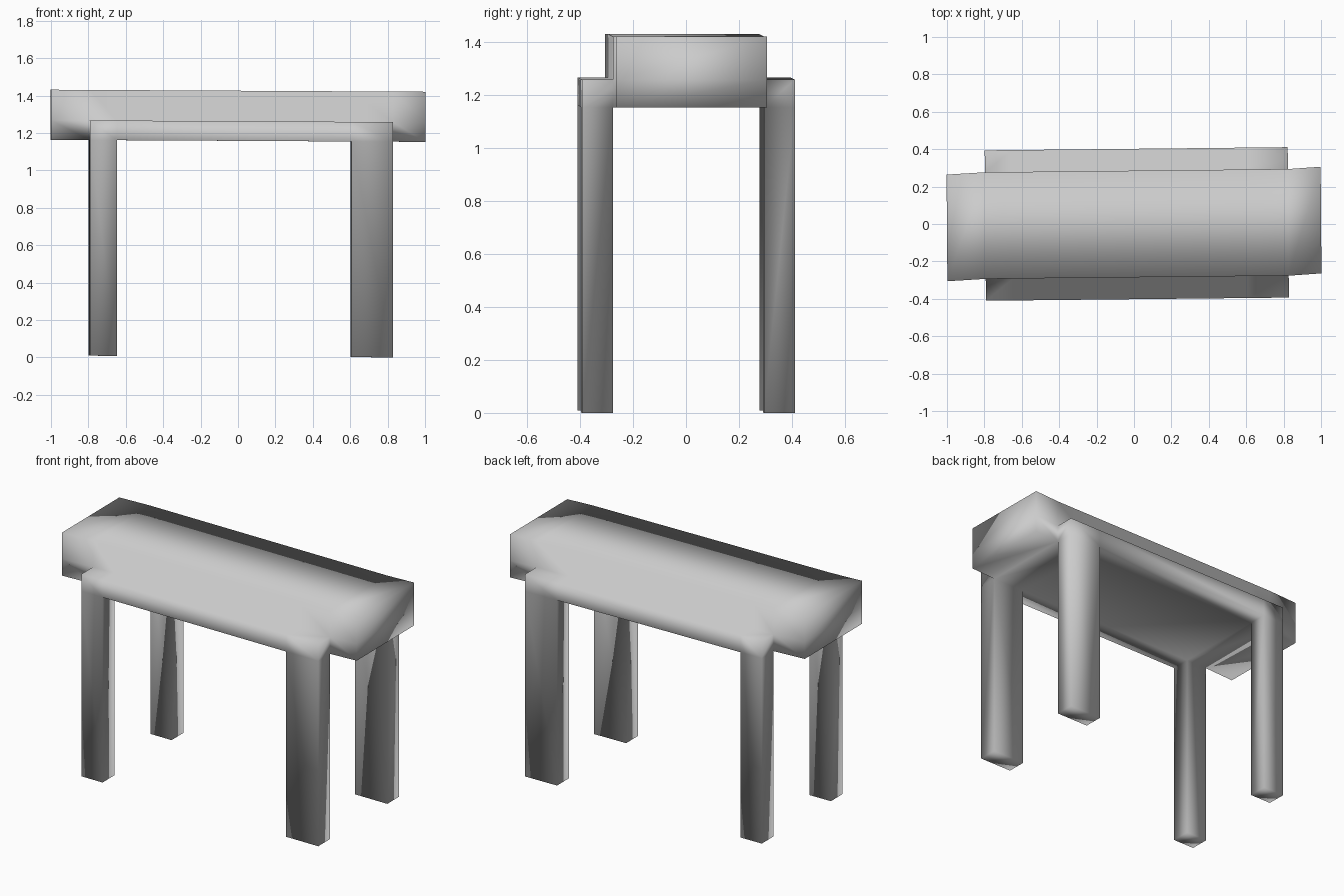
import bpy
import bmesh

if "Cube" in bpy.data.objects:
    bpy.data.objects.remove(bpy.data.objects["Cube"])

# Grid lines that the welded table body is built on
XS = [-1.0, -0.795, -0.65, 0.605, 0.825, 1.0]
YS = [-0.402, -0.285, 0.285, 0.402]
ZS = [0.0, 1.153, 1.258, 1.421]

# Filled cells of each part, as (x, y, z) cell indices
top_slab = {(i, 1, k) for i in range(5) for k in (1, 2)}
side_rails = {(i, j, 1) for i in (1, 2, 3) for j in (0, 2)}
legs = {(i, j, 0) for i in (1, 3) for j in (0, 2)}
cells = top_slab | side_rails | legs


def place(i, j, k):
    """Grid corner position with the slight skew of the hand-made table."""
    x, y, z = XS[i], YS[j], ZS[k]
    skew = 0.021 if i in (0, 5) else 0.0105
    tilt = -0.0055 * x + 0.0045
    return (x - 0.008 * y, y + skew * x, z + tilt)


def cell_faces(i, j, k):
    """Yield the four outward-facing corners and the neighbour for each side."""
    cell = (i, j, k)
    for axis in range(3):
        u, v = (axis + 1) % 3, (axis + 2) % 3
        for side in (0, 1):
            corners = []
            for du, dv in ((0, 0), (1, 0), (1, 1), (0, 1)):
                c = list(cell)
                c[axis] += side
                c[u] += du
                c[v] += dv
                corners.append(tuple(c))
            if side == 0:
                corners.reverse()
            neighbour = list(cell)
            neighbour[axis] += 1 if side else -1
            yield tuple(neighbour), corners


# Skin the outside of the filled cells into one welded mesh
bm = bmesh.new()
verts = {}
for cell in sorted(cells):
    for neighbour, corners in cell_faces(*cell):
        if neighbour in cells:
            continue
        for c in corners:
            if c not in verts:
                verts[c] = bm.verts.new(place(*c))
        bm.faces.new([verts[c] for c in corners]).smooth = True

mesh = bpy.data.meshes.new("table")
bm.to_mesh(mesh)
bm.free()

# Smooth-shaded table with top, rails and legs
table = bpy.data.objects.new("table", mesh)
bpy.context.collection.objects.link(table)
